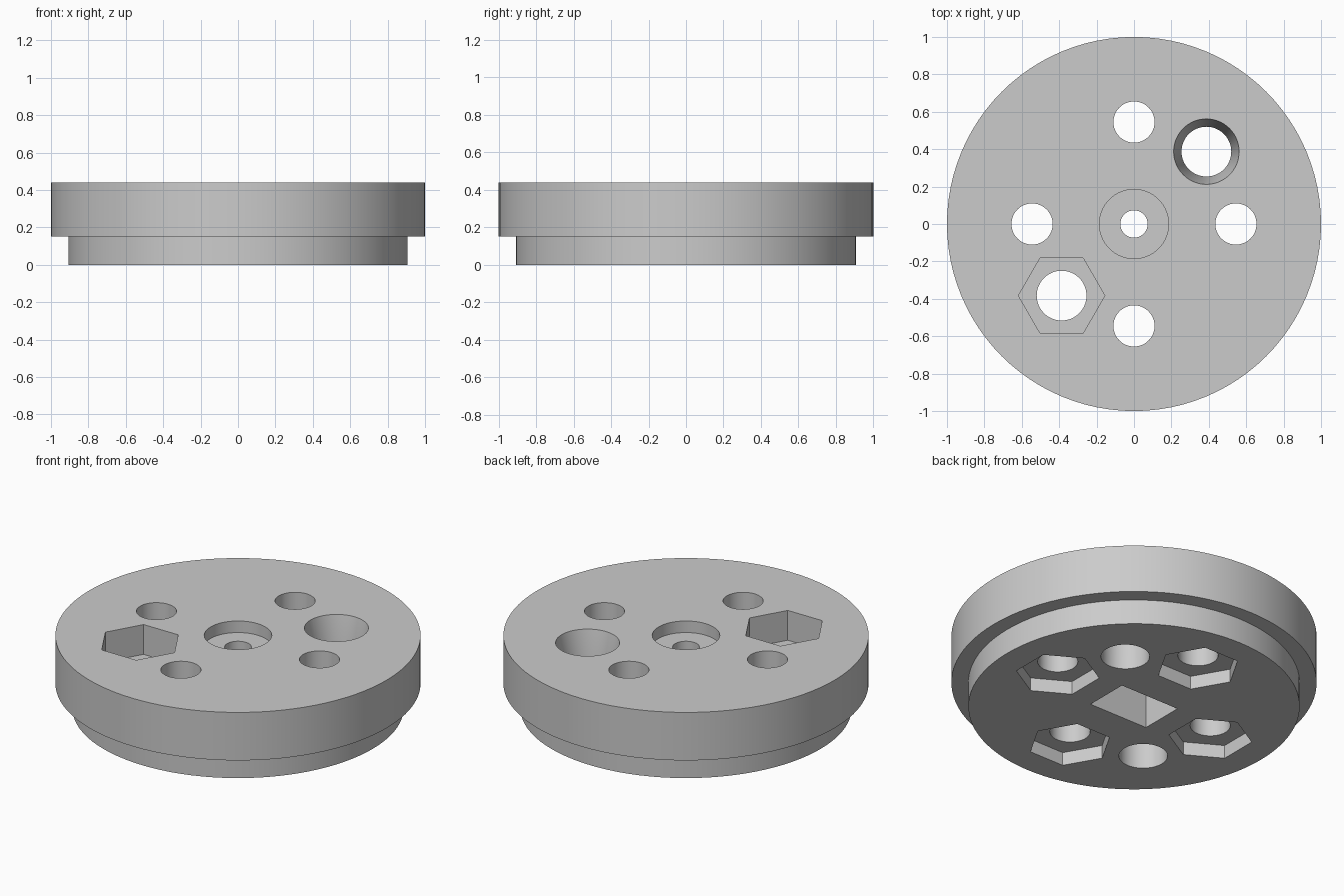
import bpy, bmesh, math

if "Cube" in bpy.data.objects:
    bpy.data.objects.remove(bpy.data.objects["Cube"])

grey = bpy.data.materials.new("plain_grey")
grey.diffuse_color = (0.6, 0.6, 0.6, 1)
grey.use_nodes = True
grey.node_tree.nodes["Principled BSDF"].inputs["Base Color"].default_value = grey.diffuse_color
TOP, SKIRT = 0.44, 0.15


def revolve(name, profile, n=72, pos=(0, 0), turn=0.0):
    """Closed solid from stacked rings given as (radius, z), bottom to top."""
    bm = bmesh.new()
    rings = []
    for r, z in profile:
        rings.append([bm.verts.new((pos[0] + r * math.cos(turn + 2 * math.pi * i / n),
                                    pos[1] + r * math.sin(turn + 2 * math.pi * i / n), z))
                      for i in range(n)])
    bm.faces.new(rings[0][::-1])
    bm.faces.new(rings[-1])
    for a, b in zip(rings, rings[1:]):
        for i in range(n):
            j = (i + 1) % n
            bm.faces.new((a[i], a[j], b[j], b[i]))
    bmesh.ops.recalc_face_normals(bm, faces=bm.faces)
    mesh = bpy.data.meshes.new(name)
    bm.to_mesh(mesh)
    bm.free()
    ob = bpy.data.objects.new(name, mesh)
    mesh.materials.append(grey)
    bpy.context.collection.objects.link(ob)
    return ob


# Stepped disc body
disc = revolve("stepped_disc", [(0.907, 0), (0.907, SKIRT), (1, SKIRT), (1, TOP)], 96)
cutters = []

# Four bolt holes with hexagonal nut pockets underneath
for k in range(4):
    a = k * math.pi / 2
    p = (0.545 * math.cos(a), 0.545 * math.sin(a))
    cutters.append(revolve("bolt_hole", [(0.11, -0.1), (0.11, 0.6)], 48, p))
    cutters.append(revolve("nut_pocket", [(0.23, -0.1), (0.23, 0.08)], 6, p, a + math.pi / 2))

# Tapered hole, and its opposite with a deep hexagonal pocket on top
cutters.append(revolve("tapered_hole", [(0.133, -0.1), (0.133, 0.22), (0.175, TOP), (0.175, 0.6)],
                       64, (0.387, 0.387)))
cutters.append(revolve("large_hole", [(0.133, -0.1), (0.133, 0.6)], 64, (-0.387, -0.383)))
cutters.append(revolve("top_hex_pocket", [(0.231, 0.26), (0.231, 0.6)], 6, (-0.387, -0.383)))

# Centre bore, counterbore on top, rectangular socket underneath
cutters.append(revolve("centre_bore", [(0.073, -0.1), (0.073, 0.6)], 48))
cutters.append(revolve("counterbore", [(0.185, 0.37), (0.185, 0.6)], 64))
socket = revolve("rectangular_socket", [(math.sqrt(2), -0.1), (math.sqrt(2), 0.28)], 4, (0, 0), math.pi / 4)
socket.scale = (0.198, 0.134, 1)
cutters.append(socket)

# Cut everything out of the disc
bpy.context.view_layer.objects.active = disc
disc.select_set(True)
for c in cutters:
    m = disc.modifiers.new("cut", "BOOLEAN")
    m.operation, m.solver, m.object = "DIFFERENCE", "EXACT", c
    bpy.ops.object.modifier_apply(modifier=m.name)
    bpy.data.objects.remove(c)
bpy.ops.object.shade_smooth_by_angle(angle=math.radians(30))
